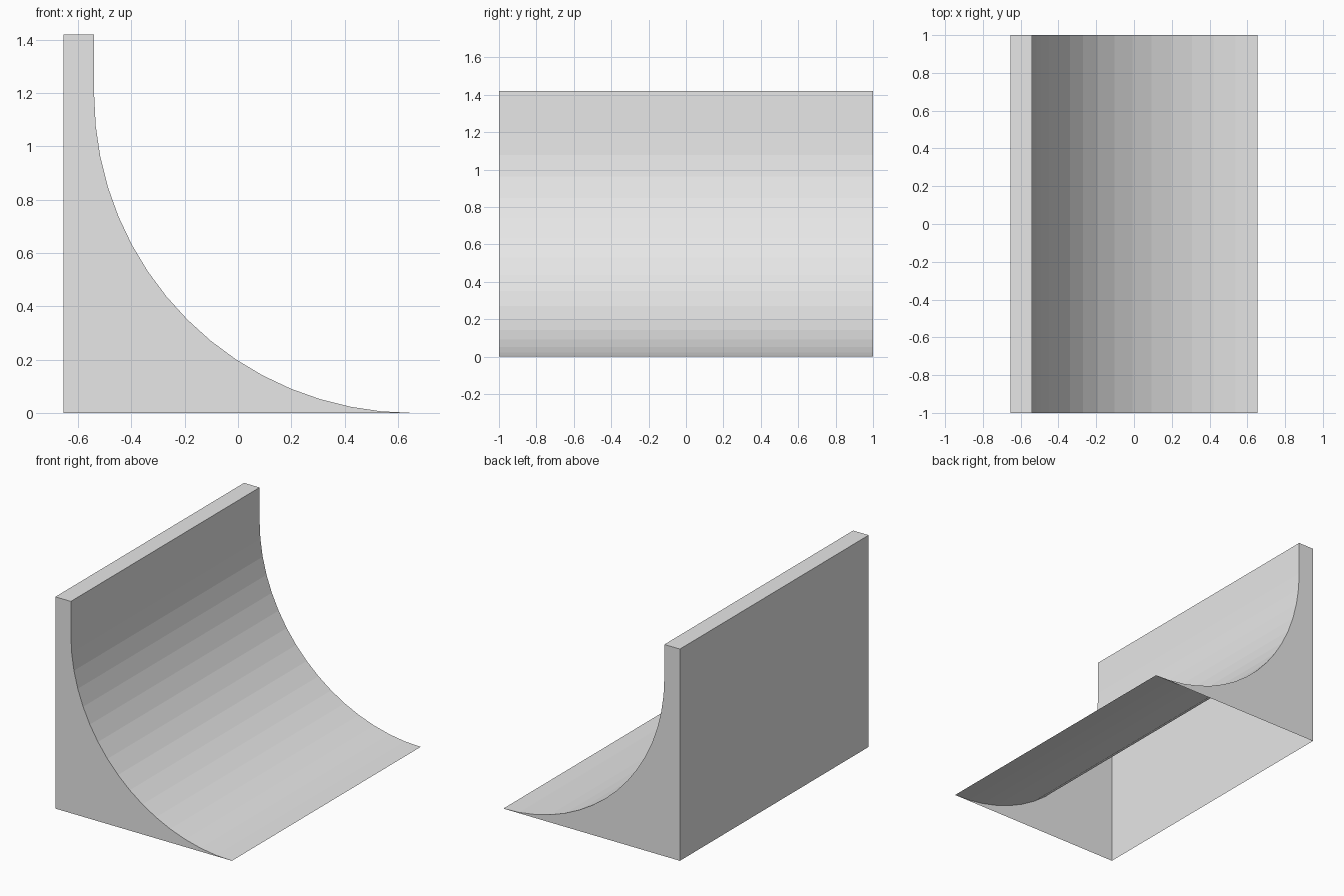
import bpy
import bmesh
from math import sin, cos, pi

cube = bpy.data.objects.get("Cube")
if cube:
    bpy.data.objects.remove(cube, do_unlink=True)

BACK, TIP = -0.655, 0.655      # extent in x
HALF_LENGTH, HEIGHT = 1.0, 1.42
RADIUS, SEGMENTS = 1.195, 16

grey = bpy.data.materials.new("plain grey")
grey.use_nodes = True
colour = (0.8, 0.8, 0.8, 1)
grey.diffuse_color = colour
grey.node_tree.nodes["Principled BSDF"].inputs["Base Color"].default_value = colour

# Side profile: straight back, concave quarter circle, narrow top
profile = [(BACK, 0)]
for i in range(SEGMENTS + 1):
    a = pi / 2 * i / SEGMENTS
    profile.append((TIP - RADIUS * sin(a), RADIUS - RADIUS * cos(a)))
profile += [(TIP - RADIUS, HEIGHT), (BACK, HEIGHT)]

# Sweep the profile along the length
bm = bmesh.new()
end = bm.faces.new([bm.verts.new((x, -HALF_LENGTH, z)) for x, z in profile])
swept = bmesh.ops.extrude_face_region(bm, geom=[end], use_keep_orig=True)
far = [g for g in swept["geom"] if isinstance(g, bmesh.types.BMVert)]
bmesh.ops.translate(bm, verts=far, vec=(0, 2 * HALF_LENGTH, 0))
bmesh.ops.recalc_face_normals(bm, faces=bm.faces[:])

# The underside is open
underside = [f for f in bm.faces if all(abs(v.co.z) < 1e-5 for v in f.verts)]
bmesh.ops.delete(bm, geom=underside, context='FACES_ONLY')

mesh = bpy.data.meshes.new("curved_ramp")
bm.to_mesh(mesh)
bm.free()
mesh.materials.append(grey)
bpy.context.collection.objects.link(bpy.data.objects.new("curved_ramp", mesh))
